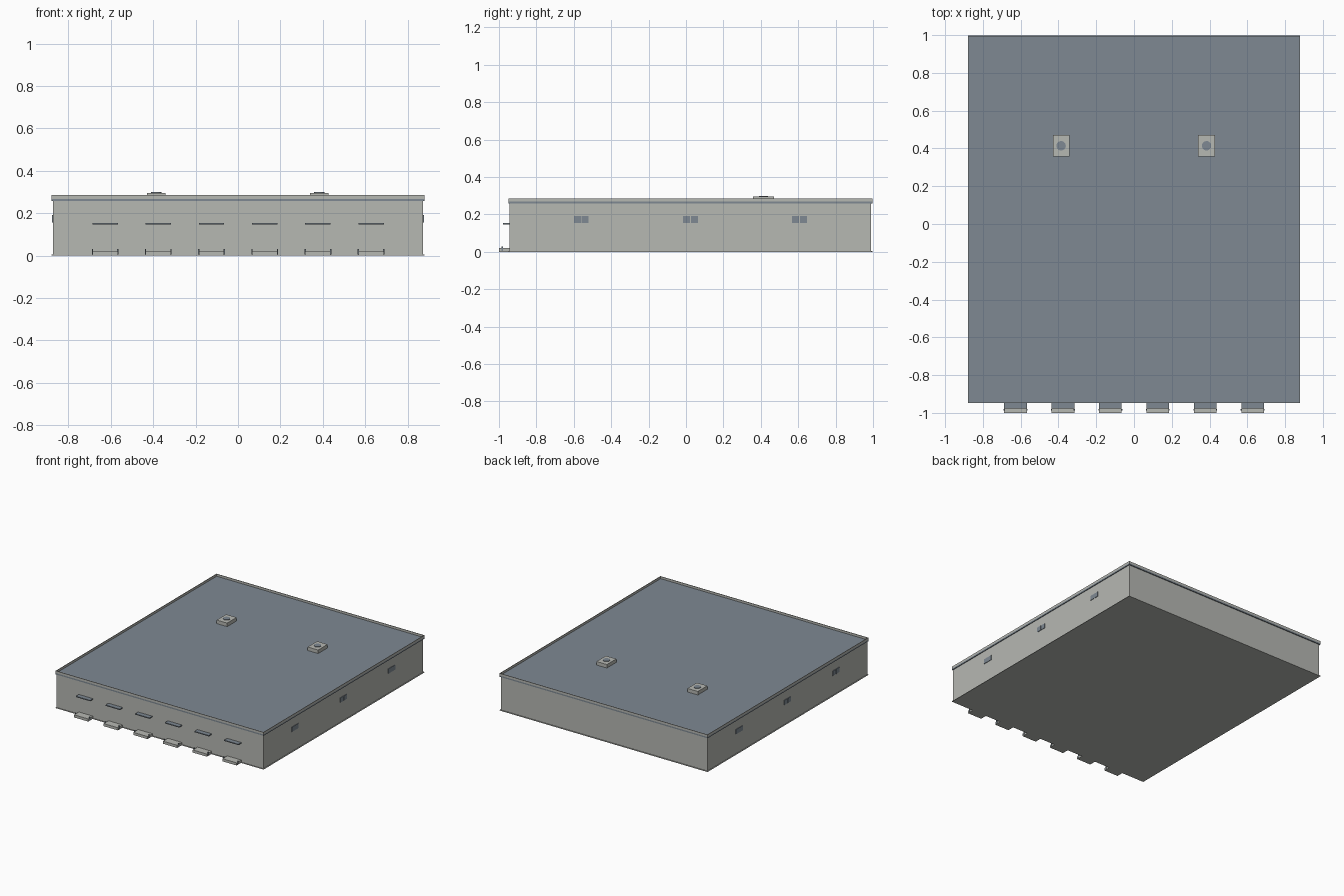
import bpy
import bmesh
from mathutils import Matrix, Vector

cube = bpy.data.objects.get("Cube")
if cube:
    bpy.data.objects.remove(cube, do_unlink=True)


def material(name, rgb):
    m = bpy.data.materials.new(name)
    m.use_nodes = True
    m.diffuse_color = (*rgb, 1)
    m.node_tree.nodes["Principled BSDF"].inputs["Base Color"].default_value = (*rgb, 1)
    return m


GREY = material("pale grey wall", (0.47, 0.48, 0.45))
BLUE = material("slate blue roof", (0.21, 0.25, 0.29))


def finish(name, bm, mat):
    mesh = bpy.data.meshes.new(name)
    bm.to_mesh(mesh)
    bm.free()
    mesh.materials.append(mat)
    obj = bpy.data.objects.new(name, mesh)
    bpy.context.collection.objects.link(obj)
    return obj


def box(name, x, y, z, mat):
    """Box from (min, max) ranges on each axis."""
    lo, hi = Vector((x[0], y[0], z[0])), Vector((x[1], y[1], z[1]))
    bm = bmesh.new()
    bmesh.ops.create_cube(bm, size=1, matrix=Matrix.Translation((lo + hi) / 2)
                          @ Matrix.Diagonal((*(hi - lo), 1)))
    return finish(name, bm, mat)


def around(c, half):
    return (c - half, c + half)


W = 0.88                    # half width at the roof edge
FRONT, BACK = -0.948, 0.997
ROOF, TOP = 0.268, 0.285

# Main hall, floor slab and roof slab
box("floor_slab", (-W, W), (FRONT, BACK), (0, 0.004), GREY)
box("walls", (-0.874, 0.874), (-0.943, 0.99), (0.004, 0.26), GREY)
box("roof", (-W, W), (FRONT, BACK), (0.258, ROOF), BLUE)

# Thin parapet round the roof
T = 0.004
for side, s in (("right", -1), ("left", 1)):
    box("parapet_" + side, around(s * (W - T / 2), T / 2), (FRONT, BACK), (ROOF, TOP), GREY)
box("parapet_front", (-W + T, W - T), (FRONT, FRONT + T), (ROOF, TOP), GREY)
box("parapet_back", (-W + T, W - T), (BACK - T, BACK), (ROOF, TOP), GREY)

# Loading docks with bumper posts and a canopy above each
for i in range(6):
    c = -0.627 + i * 0.251
    box("dock_platform", around(c, 0.06), (-1.0, -0.943), (0, 0.02), GREY)
    for s in (-1, 1):
        box("dock_post", around(c + s * 0.06, 0.003), around(-0.983, 0.004), (0.004, 0.03), BLUE)
    box("dock_canopy", around(c, 0.06), (-0.978, -0.943), (0.147, 0.154), BLUE)

# Paired windows along both sides
for s in (-1, 1):
    for y in (-0.56, 0.024, 0.607):
        for d in (-0.021, 0.021):
            box("window_pane", around(s * 0.875, 0.003), around(y + d, 0.019), (0.155, 0.191), BLUE)

# Rooftop units with a round fan
for x in (-0.386, 0.384):
    box("roof_unit", around(x, 0.044), around(0.414, 0.057), (ROOF, 0.295), GREY)
    bm = bmesh.new()
    bmesh.ops.create_cone(bm, cap_ends=True, segments=24, radius1=0.025, radius2=0.025,
                          depth=0.008, matrix=Matrix.Translation((x, 0.414, 0.295)))
    fan = finish("roof_fan", bm, BLUE)
